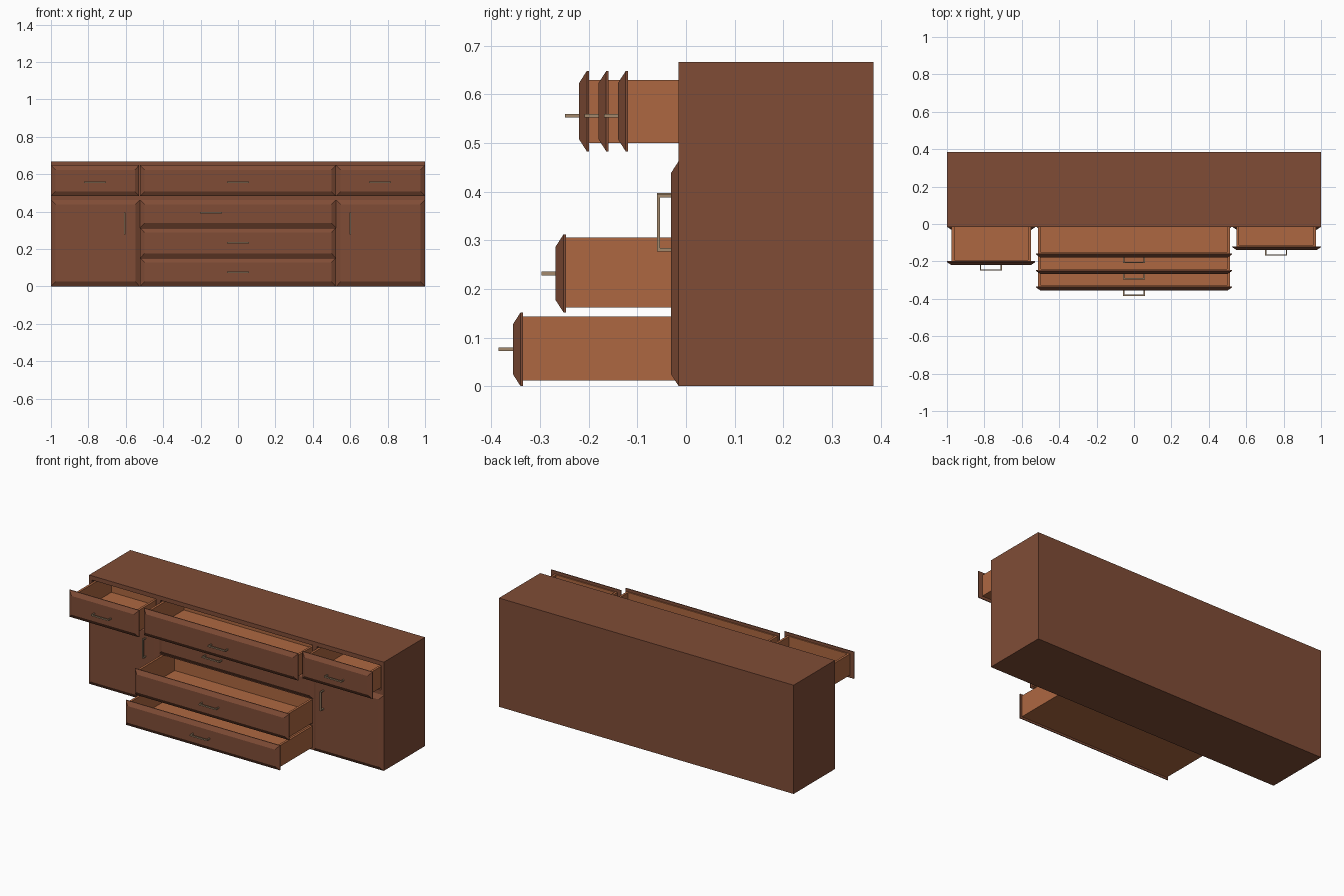
import bpy, bmesh

if "Cube" in bpy.data.objects:
    bpy.data.objects.remove(bpy.data.objects["Cube"])


def material(name, rgb):
    m = bpy.data.materials.new(name)
    m.diffuse_color = (*rgb, 1)
    m.use_nodes = True
    m.node_tree.nodes["Principled BSDF"].inputs["Base Color"].default_value = m.diffuse_color
    return m


BROWN = material("dark brown wood", (0.215, 0.073, 0.037))
ORANGE = material("light orange wood", (0.42, 0.137, 0.053))
METAL = material("tan metal", (0.37, 0.25, 0.15))


def finish(bm, name, mat):
    bmesh.ops.recalc_face_normals(bm, faces=bm.faces)
    me = bpy.data.meshes.new(name)
    bm.to_mesh(me)
    bm.free()
    me.materials.append(mat)
    ob = bpy.data.objects.new(name, me)
    bpy.context.collection.objects.link(ob)
    return ob


def boxes(name, mat, items):
    """One object from axis aligned boards (x0, x1, y0, y1, z0, z1)."""
    bm = bmesh.new()
    for x0, x1, y0, y1, z0, z1 in items:
        vs = bmesh.ops.create_cube(bm, size=1)["verts"]
        for v in vs:
            v.co = (x0 if v.co.x < 0 else x1,
                    y0 if v.co.y < 0 else y1,
                    z0 if v.co.z < 0 else z1)
    return finish(bm, name, mat)


def front_plate(name, x0, x1, z0, z1, y):
    """Panel with a wide chamfer toward its front face at y."""
    bm = bmesh.new()
    rings = []
    for yy, dx, dz in ((y + 0.021, 0, 0), (y + 0.016, 0, 0), (y, 0.024, 0.025)):
        rings.append([bm.verts.new(p) for p in (
            (x0 + dx, yy, z0 + dz), (x1 - dx, yy, z0 + dz),
            (x1 - dx, yy, z1 - dz), (x0 + dx, yy, z1 - dz))])
    for a, b in zip(rings, rings[1:]):
        for i in range(4):
            j = (i + 1) % 4
            bm.faces.new((a[i], a[j], b[j], b[i]))
    bm.faces.new(rings[0])
    bm.faces.new(rings[-1])
    finish(bm, name, BROWN)


def handle(name, x, y, z, vertical=False):
    """U-shaped bar pull standing off the face at y."""
    h, t, d, w = 0.059, 0.007, 0.029, 0.004
    outline = ((-h, 0), (-h, -d), (h, -d), (h, 0),
               (h - t, 0), (h - t, t - d), (t - h, t - d), (t - h, 0))
    bm = bmesh.new()
    rings = []
    for s in (-w, w):
        rings.append([bm.verts.new((x + s, y + v, z + u) if vertical
                                   else (x + u, y + v, z + s)) for u, v in outline])
    a, b = rings
    for i in range(8):
        j = (i + 1) % 8
        bm.faces.new((a[i], a[j], b[j], b[i]))
    for r in rings:
        for q in ((0, 1, 6, 7), (1, 2, 5, 6), (2, 3, 4, 5)):
            bm.faces.new([r[k] for k in q])
    finish(bm, name, METAL)


def drawer(name, plate, box, y, hx, hz):
    """Chamfered front, open-topped tray and pull; y is the front face."""
    front_plate(name + "_front", *plate, y)
    x0, x1, z0, z1 = box
    a, b, t = y + 0.0205, y + 0.38, 0.014
    boxes(name + "_tray", ORANGE, [
        (x0, x1, a, b, z0, z0 + 0.01),
        (x0, x0 + t, a, b, z0, z1), (x1 - t, x1, a, b, z0, z1),
        (x0 + t, x1 - t, a, a + 0.008, z0, z1),
        (x0 + t, x1 - t, b - t, b, z0, z1)])
    handle(name + "_handle", hx, y, hz)


# cabinet carcass, open at the front
F, B, H = -0.015, 0.385, 0.667
boxes("cabinet_body", BROWN, [
    (-1, 1, F, B, 0.641, H), (-1, 1, F, B, 0, 0.011),
    (-1, -0.98, F, B, 0.011, 0.641), (0.98, 1, F, B, 0.011, 0.641),
    (-0.98, 0.98, B - 0.012, B, 0.011, 0.641),
    (-0.545, -0.515, F, B - 0.012, 0.011, 0.641),
    (0.515, 0.545, F, B - 0.012, 0.011, 0.641),
    (-0.98, -0.545, F, B - 0.012, 0.46, 0.49),
    (-0.515, 0.515, F, B - 0.012, 0.46, 0.49),
    (0.545, 0.98, F, B - 0.012, 0.46, 0.49),
    (-0.515, 0.515, F, B - 0.012, 0.309, 0.318),
    (-0.515, 0.515, F, B - 0.012, 0.148, 0.157)])

# side doors with upright pulls
for side, x0, x1, hx in (("left", -1, -0.525, -0.605), ("right", 0.525, 1, 0.6)):
    front_plate(side + "_door", x0, x1, 0, 0.463, -0.031)
    handle(side + "_door_handle", hx, -0.031, 0.336, True)

# upper row of drawers
drawer("upper_left_drawer", (-1, -0.528, 0.483, 0.648),
       (-0.975, -0.552, 0.5, 0.63), -0.22, -0.765, 0.556)
drawer("upper_middle_drawer", (-0.523, 0.523, 0.483, 0.648),
       (-0.512, 0.512, 0.5, 0.63), -0.18, 0, 0.556)
drawer("upper_right_drawer", (0.525, 1, 0.483, 0.648),
       (0.548, 0.973, 0.5, 0.63), -0.14, 0.76, 0.556)

# central column of drawers, the highest one closed
drawer("closed_drawer", (-0.523, 0.523, 0.313, 0.463),
       (-0.512, 0.512, 0.323, 0.453), -0.031, -0.145, 0.393)
drawer("lower_drawer", (-0.523, 0.523, 0.152, 0.312),
       (-0.512, 0.512, 0.162, 0.306), -0.268, 0, 0.232)
drawer("bottom_drawer", (-0.523, 0.523, 0, 0.152),
       (-0.512, 0.512, 0.012, 0.143), -0.356, 0, 0.076)
